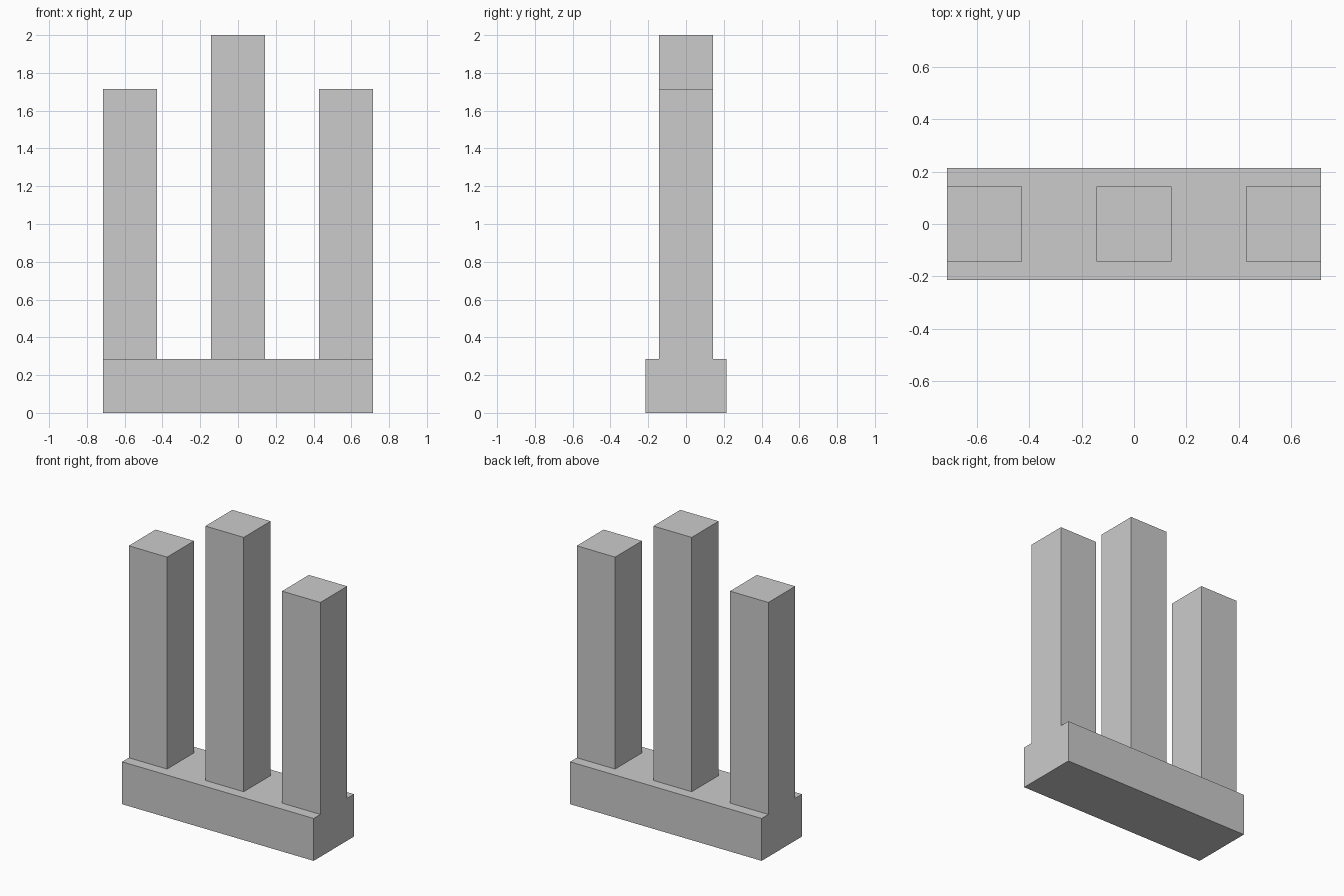
import bpy

if "Cube" in bpy.data.objects:
    bpy.data.objects.remove(bpy.data.objects["Cube"])

U = 2 / 7  # module: pillar width and base height


def box(name, x, z0, z1, width, depth):
    """Axis-aligned block centred on (x, 0), spanning z0 to z1."""
    bpy.ops.mesh.primitive_cube_add(size=1, location=(x, 0, (z0 + z1) / 2))
    obj = bpy.context.object
    obj.name = name
    obj.scale = (width, depth, z1 - z0)
    bpy.ops.object.transform_apply(location=False, rotation=False, scale=True)
    return obj


# Base slab
box("base", 0, 0, U, 5 * U, 1.5 * U)

# Tall centre pillar, shorter side pillars flush with the base ends
for name, x, top in (("left_pillar", -2 * U, 6 * U),
                     ("centre_pillar", 0, 7 * U),
                     ("right_pillar", 2 * U, 6 * U)):
    box(name, x, U, top, U, U)
